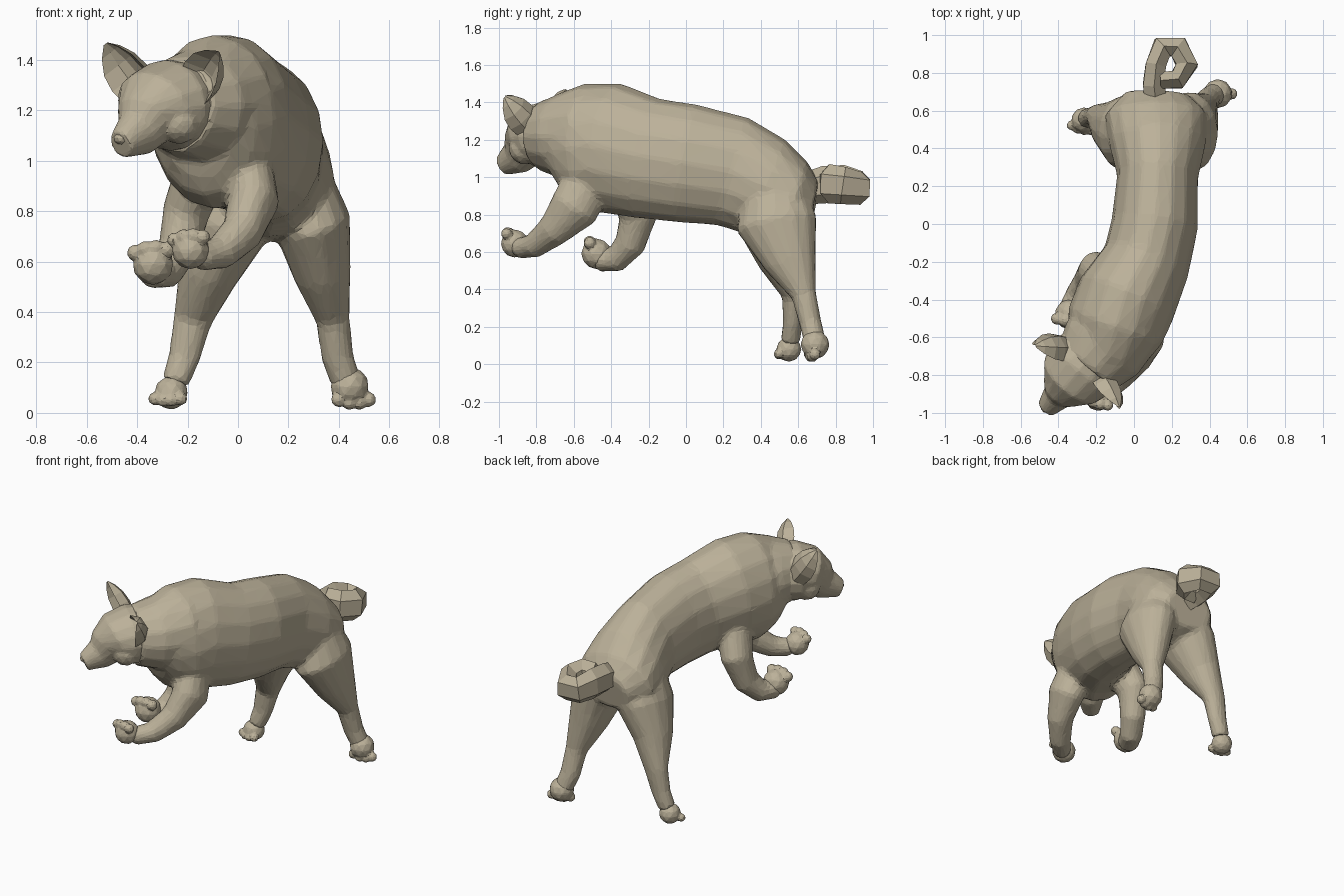
import bpy, bmesh, math
from mathutils import Vector, Matrix

if "Cube" in bpy.data.objects:
    bpy.data.objects.remove(bpy.data.objects["Cube"])

coat = bpy.data.materials.new("coat")
coat.diffuse_color = (0.5, 0.44, 0.32, 1)
coat.use_nodes = True
coat.node_tree.nodes["Principled BSDF"].inputs["Base Color"].default_value = coat.diffuse_color


def loft(bm, stations, side, n=14):
    """Capped tube through (x, y, z, half_side, half_other) stations."""
    cs = [Vector(s[:3]) for s in stations]
    rings = []
    for i, s in enumerate(stations):
        t = (cs[min(i + 1, len(cs) - 1)] - cs[max(i - 1, 0)]).normalized()
        u = (side - t * side.dot(t)).normalized()
        v = t.cross(u)
        rings.append([bm.verts.new(cs[i] + u * s[3] * math.cos(k * math.tau / n)
                                   + v * s[4] * math.sin(k * math.tau / n)) for k in range(n)])
    skin(bm, rings)


def skin(bm, rings):
    n = len(rings[0])
    for a, b in zip(rings, rings[1:]):
        for k in range(n):
            bm.faces.new((a[k], a[(k + 1) % n], b[(k + 1) % n], b[k]))
    bm.faces.new(rings[0][::-1])
    bm.faces.new(rings[-1])


def ball(bm, c, r, scale=(1, 1, 1)):
    bmesh.ops.create_icosphere(bm, subdivisions=2, radius=r,
                               matrix=Matrix.Translation(c) @ Matrix.Diagonal((*scale, 1)))


def paw(bm, c, d, side, r):
    """Paw pad with four toes pointing along d."""
    c, d, side = Vector(c), Vector(d).normalized(), Vector(side).normalized()
    ball(bm, c, r)
    for k in (-1.5, -0.5, 0.5, 1.5):
        ball(bm, c + d * r * (0.95 - 0.15 * abs(k)) + side * r * 0.52 * k, r * 0.4)


def finish(bm, name, voxel=None, ratio=1.0, soften=4):
    bmesh.ops.recalc_face_normals(bm, faces=bm.faces[:])
    me = bpy.data.meshes.new(name)
    bm.to_mesh(me)
    bm.free()
    me.materials.append(coat)
    ob = bpy.data.objects.new(name, me)
    bpy.context.collection.objects.link(ob)
    if voxel:  # fuse the parts, then facet them into uneven flat triangles
        m = ob.modifiers.new("fuse", 'REMESH')
        m.mode, m.voxel_size = 'VOXEL', voxel
        m = ob.modifiers.new("soften", 'SMOOTH')
        m.factor, m.iterations = 0.5, soften
        m = ob.modifiers.new("facet", 'DECIMATE')
        m.ratio = ratio


X, Z = Vector((1, 0, 0)), Vector((0, 0, 1))
F = Vector((-0.65, -0.76, 0)).normalized()   # where the head looks
S = Vector((-F.y, F.x, 0))                   # across the head
C = Vector((-0.27, -0.75, 1.22))             # middle of the skull

# Torso and neck
body, paws = bmesh.new(), bmesh.new()
loft(body, [(.12, .69, .86, .17, .12), (.115, .58, .88, .27, .215), (.125, .42, .95, .255, .275),
            (.125, .25, 1.03, .215, .3), (.11, 0, 1.075, .23, .32), (.065, -.2, 1.1, .235, .325),
            (-.04, -.4, 1.155, .27, .35), (-.1, -.54, 1.155, .265, .345), (-.14, -.66, 1.15, .22, .29),
            (-.16, -.73, 1.12, .15, .2)], X, 16)
loft(body, [(-.06, -.5, 1.22, .24, .27), (-.17, -.66, 1.22, .235, .225),
            (-.25, -.76, 1.22, .19, .19)], X)

# Hind legs
loft(body, [(.2, .46, 1.06, .11, .13), (.295, .485, .75, .155, .22), (.335, .56, .55, .115, .145),
            (.376, .63, .37, .068, .068), (.395, .665, .22, .065, .06), (.43, .69, .12, .06, .06)], X)
paw(paws, (.443, .69, .105), (.15, -.15, -.5), (1, .25, 0), .078)
loft(body, [(.04, .45, 1.06, .11, .13), (-.03, .48, .75, .165, .21), (-.12, .52, .55, .12, .135),
            (-.18, .575, .37, .078, .064), (-.213, .57, .22, .064, .052), (-.25, .558, .12, .055, .055)], X)
paw(paws, (-.265, .55, .08), (-.2, -.6, -.35), (1, -.25, 0), .068)

# Front legs, lifted and bent
loft(body, [(0, -.44, 1.14, .11, .13), (.06, -.6, .83, .105, .135), (.015, -.71, .715, .082, .09),
            (-.07, -.81, .635, .07, .068), (-.14, -.88, .62, .06, .06), (-.17, -.91, .64, .05, .05)], X)
paw(paws, (-.188, -.915, .645), (-.1, -.35, .6), (1, -.3, .1), .076)
loft(body, [(-.08, -.38, 1.14, .12, .14), (-.205, -.25, .8, .095, .11), (-.24, -.3, .64, .08, .085),
            (-.29, -.375, .56, .075, .072), (-.33, -.45, .555, .07, .065), (-.34, -.48, .58, .06, .05)], X)
paw(paws, (-.337, -.478, .59), (-.1, -.4, .7), (1, -.1, .1), .083)
finish(body, "torso_and_legs", 0.014, 0.07, 9)
finish(paws, "paws", 0.008, 0.15, 2)

# Head: skull narrowing into the muzzle (distance, lift, half width, half height)
bm = bmesh.new()
loft(bm, [(*(C + F * t + Z * h), w, v) for t, h, w, v in
          [(-.16, 0, .14, .15), (-.08, 0, .19, .178), (.02, 0, .205, .182), (.1, -.015, .18, .16),
           (.155, -.06, .12, .125), (.2, -.11, .085, .1), (.3, -.155, .052, .058)]], S, 16)
for k in (-1, 1):  # cheeks and brows
    ball(bm, C + F * .06 + S * .1 * k - Z * .065, .09)
    ball(bm, C + F * .11 + S * .06 * k + Z * .045, .045)
finish(bm, "head", 0.01, 0.1, 5)

# Nose and eyes
bm = bmesh.new()
ball(bm, C + F * .288 - Z * .13, .034, (1.1, 1, .8))
finish(bm, "nose")
for k, name in ((-1, "left_eye"), (1, "right_eye")):
    bm = bmesh.new()
    ball(bm, C + F * .155 + S * .075 * k, .021)
    finish(bm, name)

# Ears: crescent cross-sections, open to the front
for name, base, tip in (("right_ear", (-.15, -.86, 1.31), (-.078, -.97, 1.43)),
                        ("left_ear", (-.405, -.65, 1.31), (-.525, -.645, 1.465))):
    base, tip = Vector(base), Vector(tip)
    axis = (tip - base).normalized()
    w = axis.cross(F).normalized()
    f = w.cross(axis)
    bm = bmesh.new()
    rings = []
    arc = [math.pi * k / 4 for k in range(5)]
    ring = [(-math.cos(a), .3 - math.sin(a)) for a in arc]
    ring += [(.62 * math.cos(a), -.1 - .4 * math.sin(a)) for a in arc[1:4]]
    for t, half in ((-.3, .085), (.15, .096), (.5, .084), (.8, .05), (1, .01)):
        c = base.lerp(tip, t)
        rings.append([bm.verts.new(c + w * a * half + f * b * half) for a, b in ring])
    skin(bm, rings)
    finish(bm, name)

# Tail: thick coarse tube curled into a ring
bm = bmesh.new()
loft(bm, [(.12, .6, .93, .08, .07), (.105, .74, .96, .1, .066), (.115, .84, .96, .105, .062),
          (.15, .935, .945, .088, .068), (.235, .935, .94, .088, .068), (.28, .84, .955, .1, .066),
          (.23, .765, .965, .105, .06), (.14, .76, .965, .1, .05)], Z + X * .01, 6)
finish(bm, "tail")
